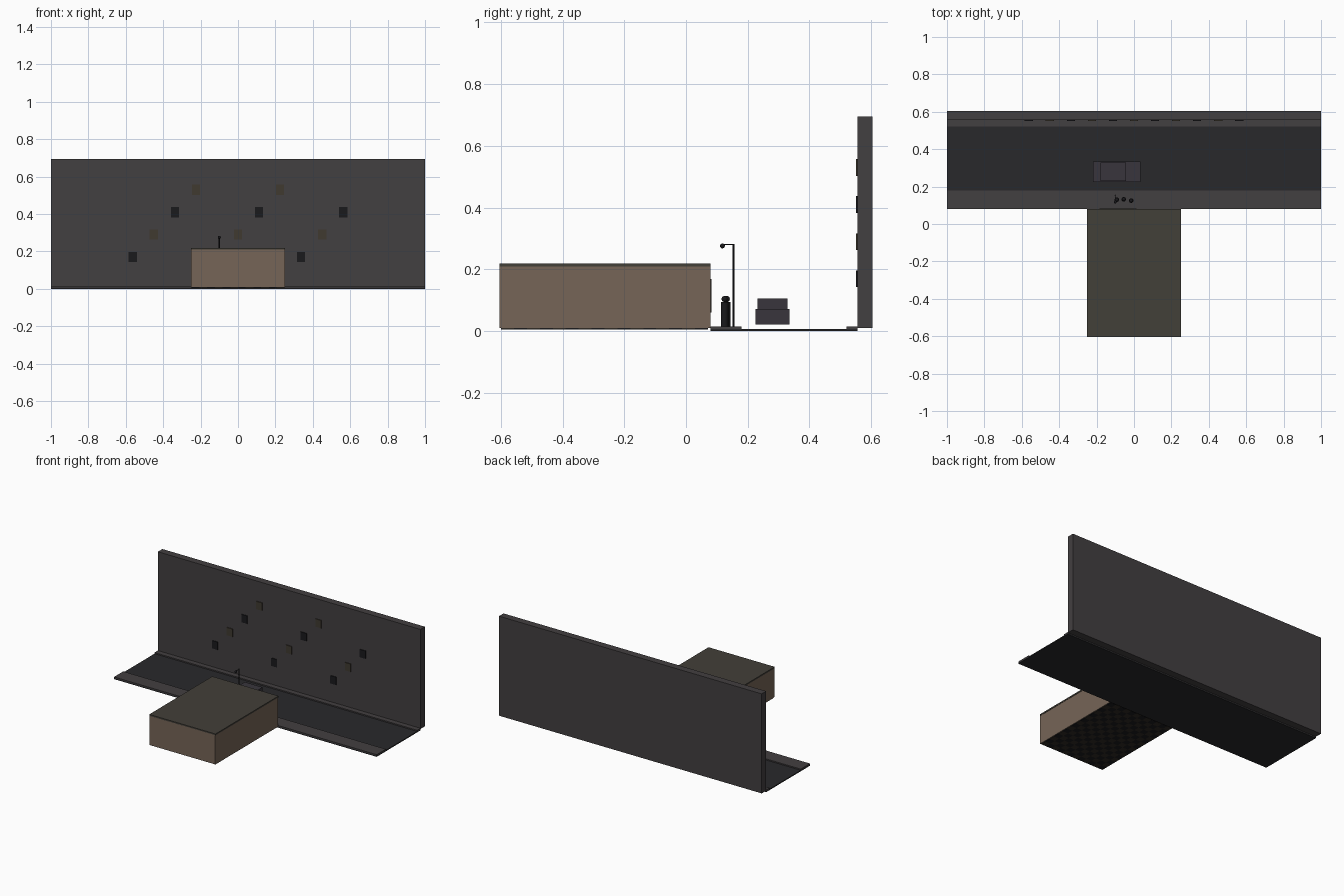
import bpy, bmesh
from math import pi

if "Cube" in bpy.data.objects:
    bpy.data.objects.remove(bpy.data.objects["Cube"])


def mat(name, c):
    m = bpy.data.materials.new(name)
    m.diffuse_color = (*c, 1)
    m.use_nodes = True
    m.node_tree.nodes["Principled BSDF"].inputs["Base Color"].default_value = m.diffuse_color
    return m


GREY = mat("concrete", (0.055, 0.05, 0.052))
ROAD = mat("asphalt", (0.022, 0.022, 0.024))
WALL = mat("tan_wall", (0.18, 0.13, 0.095))
ROOF = mat("roof_grey", (0.055, 0.05, 0.04))
BLACK = mat("black", (0.01, 0.01, 0.012))
CAR = mat("car_paint", (0.04, 0.036, 0.045))
LIT = mat("window_dim", (0.05, 0.042, 0.03))
TILE = mat("tile_brown", (0.03, 0.024, 0.018))


def box(name, x, y, z, m):
    """Box spanning the given (min, max) ranges."""
    bpy.ops.mesh.primitive_cube_add(
        size=1, location=[(a + b) / 2 for a, b in (x, y, z)])
    o = bpy.context.object
    o.name = name
    o.scale = [b - a for a, b in (x, y, z)]
    o.data.materials.append(m)
    return o


def rod(name, loc, r, length, m, rot=(0, 0, 0), sides=16):
    bpy.ops.mesh.primitive_cylinder_add(
        vertices=sides, radius=r, depth=length, location=loc, rotation=rot)
    o = bpy.context.object
    o.name = name
    o.data.materials.append(m)
    bpy.ops.object.shade_smooth_by_angle()


def ball(name, loc, r, m):
    bpy.ops.mesh.primitive_uv_sphere_add(
        segments=16, ring_count=10, radius=r, location=loc)
    o = bpy.context.object
    o.name = name
    o.data.materials.append(m)
    bpy.ops.object.shade_smooth()


# Street: road, two pavements and the tall wall across the road
box("road", (-1, 1), (0.08, 0.556), (0, 0.007), ROAD)
box("near_pavement", (-1, 1), (0.08, 0.18), (0.005, 0.015), GREY)
box("far_pavement", (-1, 1), (0.52, 0.556), (0.005, 0.015), GREY)
box("opposite_building", (-1, 1), (0.556, 0.605), (0.01, 0.695), GREY)

# Windows in a repeating diagonal pattern
for row in range(4):
    for col in range(11):
        if (col - row) % 4 == 0:
            x, z = (col - 5) * 0.1125, 0.17 + row * 0.12
            box("building_window", (x - 0.022, x + 0.022), (0.551, 0.558),
                (z - 0.027, z + 0.027), LIT if row % 2 else BLACK)

# Room: three solid walls, street wall around a window, roof
box("front_wall", (-0.25, 0.25), (-0.605, -0.595), (0.01, 0.21), WALL)
for s in (-1, 1):
    box("side_wall", sorted((s * 0.25, s * 0.24)), (-0.605, 0.08),
        (0.01, 0.21), WALL)
WX, WZ, WY = (-0.18, 0.01), (0.065, 0.165), (0.07, 0.08)
box("street_wall_left", (-0.24, WX[0]), WY, (0.01, 0.21), WALL)
box("street_wall_right", (WX[1], 0.24), WY, (0.01, 0.21), WALL)
box("street_wall_sill", WX, WY, (0.01, WZ[0]), WALL)
box("street_wall_head", WX, WY, (WZ[1], 0.21), WALL)
box("roof", (-0.252, 0.252), (-0.605, 0.08), (0.209, 0.219), ROOF)

# Window pane and frame
box("room_window_pane", WX, (0.077, 0.079), WZ, BLACK)
for x in WX:
    box("window_frame_side", (x - 0.004, x + 0.004), (0.074, 0.083),
        (WZ[0] - 0.004, WZ[1] + 0.004), ROOF)
for z in WZ:
    box("window_frame_rail", WX, (0.074, 0.083), (z - 0.004, z + 0.004), ROOF)

# Chequered floor: one grid with alternating materials, made solid
bm = bmesh.new()
NX, NY = 12, 16
bmesh.ops.create_grid(bm, x_segments=NX, y_segments=NY, size=0.5)
for v in bm.verts:
    v.co.x *= 0.495
    v.co.y = v.co.y * 0.67 - 0.264
    v.co.z = 0.0105
for f in bm.faces:
    c = f.calc_center_median()
    i = int((c.x + 0.2475) / 0.495 * NX)
    j = int((c.y + 0.599) / 0.67 * NY)
    f.material_index = (i + j) % 2
me = bpy.data.meshes.new("chequered_floor")
bm.to_mesh(me)
bm.free()
me.materials.append(BLACK)
me.materials.append(TILE)
floor = bpy.data.objects.new("chequered_floor", me)
bpy.context.collection.objects.link(floor)
sol = floor.modifiers.new("thickness", 'SOLIDIFY')
sol.thickness = 0.005
sol.offset = -1

# Parked car: body and cabin
box("car_body", (-0.22, 0.036), (0.225, 0.335), (0.022, 0.072), CAR)
box("car_cabin", (-0.178, -0.043), (0.231, 0.329), (0.072, 0.105), CAR)

# Street lamp
rod("lamp_post", (-0.1, 0.154, 0.148), 0.003, 0.27, BLACK, sides=12)
rod("lamp_arm", (-0.1, 0.136, 0.281), 0.002, 0.038, BLACK, (pi / 2, 0, 0), 12)
ball("lamp_bulb", (-0.1, 0.118, 0.276), 0.008, BLACK)

# Three bystanders on the pavement
for x, y in ((-0.092, 0.130), (-0.055, 0.132), (-0.015, 0.125)):
    rod("person_body", (x, y, 0.055), 0.012, 0.08, BLACK)
    ball("person_head", (x, y, 0.104), 0.010, BLACK)
